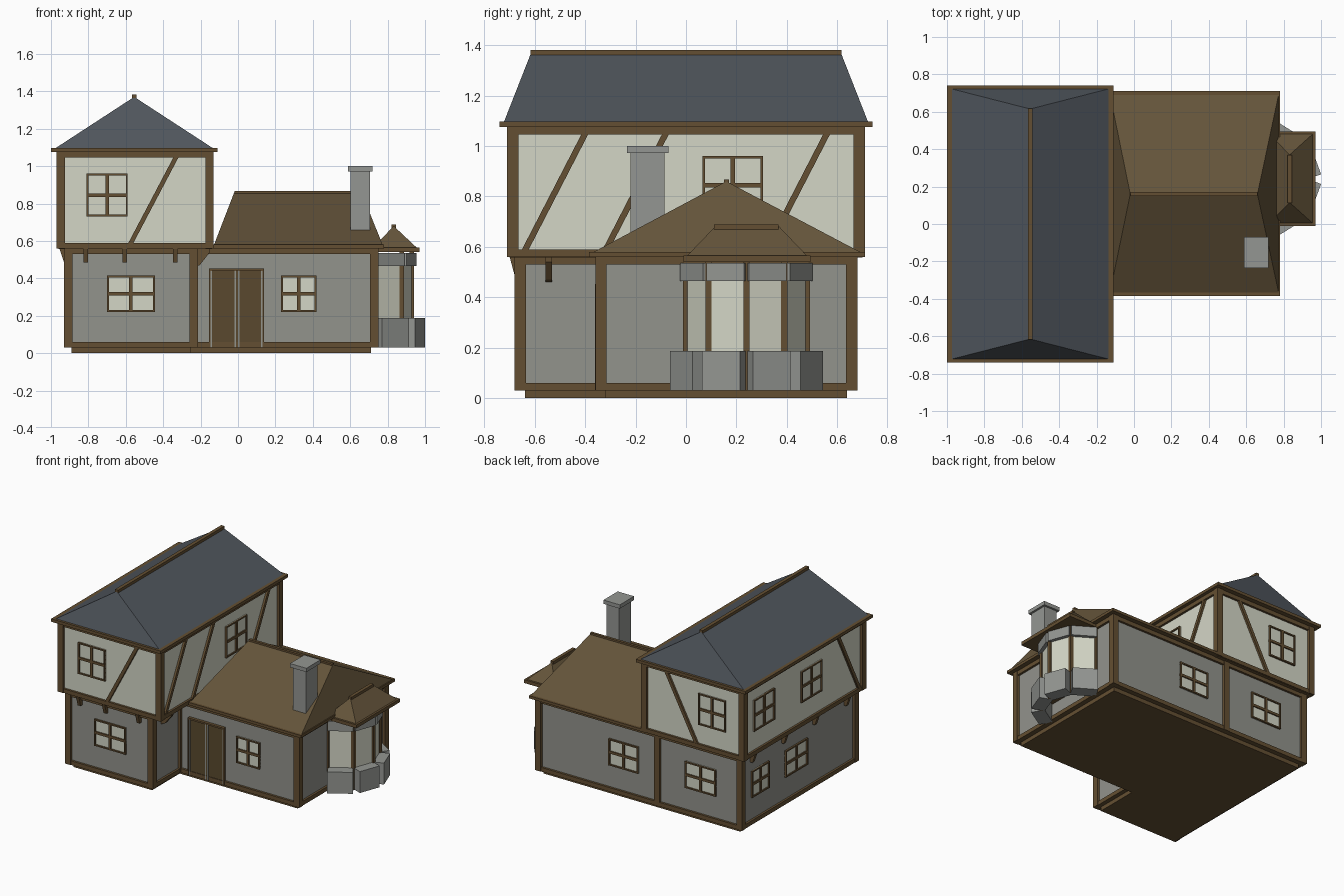
import bpy, bmesh, math
from mathutils import Vector

if "Cube" in bpy.data.objects:
    bpy.data.objects.remove(bpy.data.objects["Cube"])


def material(name, rgb):
    m = bpy.data.materials.new(name)
    m.diffuse_color = [(c / 255 / 12.92) if c < 10 else ((c / 255 + 0.055) / 1.055) ** 2.4 for c in rgb] + [1]
    m.use_nodes = True
    m.node_tree.nodes["Principled BSDF"].inputs["Base Color"].default_value = m.diffuse_color
    return m


TIMBER = material("timber brown", (100, 79, 50))
SLATE = material("slate roof", (80, 86, 93))
THATCH = material("brown roof", (100, 84, 58))
WALL = material("grey wall", (146, 147, 140))
CREAM = material("cream plaster", (212, 214, 198))
STONE = material("light stone", (148, 150, 146))
DOOR = material("door brown", (90, 73, 46))

# Wall frames: u along the wall, d outward, z up
MAPS = {
    "front": lambda u, z, d: (u, -d, z),
    "back": lambda u, z, d: (u, d, z),
    "left": lambda u, z, d: (-d, u, z),
    "right": lambda u, z, d: (d, u, z),
    "plan": lambda u, v, d: (u, v, d),
}
parts = {}


def prism(part, mat, pts, a, b, face="plan"):
    """Extrude a 2D outline from a to b in the given frame."""
    bm = parts.setdefault(part, (bmesh.new(), mat))[0]
    f = MAPS[face]
    lo = [bm.verts.new(f(p[0], p[1], a)) for p in pts]
    hi = [bm.verts.new(f(p[0], p[1], b)) for p in pts]
    bm.faces.new(lo)
    bm.faces.new(hi)
    for i in range(len(pts)):
        j = (i + 1) % len(pts)
        bm.faces.new((lo[i], lo[j], hi[j], hi[i]))


def rect(part, mat, u0, u1, v0, v1, a, b, face="plan"):
    prism(part, mat, [(u0, v0), (u1, v0), (u1, v1), (u0, v1)], a, b, face)


def window(name, face, u0, u1, z0, z1, d):
    rect(name + "_pane", CREAM, u0, u1, z0, z1, d - 0.01, d + 0.004, face)
    w, n, e = 0.01, name + "_frame", d + 0.014
    um, zm = (u0 + u1) / 2, (z0 + z1) / 2
    for u, h in ((u0 + w / 2, w / 2), (u1 - w / 2, w / 2), (um, 0.009)):
        rect(n, TIMBER, u - h, u + h, z0, z1, d - 0.01, e, face)
    for z, h in ((z0 + w / 2, w / 2), (z1 - w / 2, w / 2), (zm, 0.009)):
        rect(n, TIMBER, u0, u1, z - h, z + h, d - 0.01, e - 0.001, face)


def brace(name, face, u0, u1, d, w=0.027):
    prism(name, TIMBER, [(u0 - w / 2, 0.585), (u0 + w / 2, 0.585), (u1 + w / 2, 1.05), (u1 - w / 2, 1.05)],
          d - 0.01, d + 0.015, face)


def hip_roof(part, mat, x0, x1, y0, y1, z0, z1, ends):
    """Hipped roof; ends are the two ridge points in plan."""
    bm = parts.setdefault(part, (bmesh.new(), mat))[0]
    c = [bm.verts.new((x, y, z0)) for x, y in ((x0, y0), (x1, y0), (x1, y1), (x0, y1))]
    r = [bm.verts.new((*e, z1)) for e in ends]
    bm.faces.new(c)
    if ends[0][0] == ends[1][0]:  # ridge runs along y
        loops = ((c[0], c[1], r[0]), (c[1], c[2], r[1], r[0]), (c[2], c[3], r[1]), (c[3], c[0], r[0], r[1]))
    else:
        loops = ((c[0], c[1], r[1], r[0]), (c[1], c[2], r[1]), (c[2], c[3], r[0], r[1]), (c[3], c[0], r[0]))
    for l in loops:
        bm.faces.new(l)


def timber_frame(name, x0, x1, y0, y1, z0, z1, w=0.045, b=0.03):
    """Corner posts with beams round the top and bottom."""
    for x in (x0, x1 - w):
        for y in (y0, y1 - w):
            rect(name + "_posts", TIMBER, x, x + w, y, y + w, z0, z1)
    e = 0.004
    for z in (z0, z1 - b):
        for y in (y0 + e, y1 - w - e):
            rect(name + "_beams", TIMBER, x0 + w, x1 - w, y, y + w, z, z + b)
        for x in (x0 + e, x1 - w - e):
            rect(name + "_beams", TIMBER, x, x + w, y0 + w, y1 - w, z, z + b)


# Foundation
prism("foundation", TIMBER, [(-0.89, -0.64), (-0.25, -0.64), (-0.25, -0.32), (0.71, -0.32), (0.71, 0.64), (-0.89, 0.64)], 0, 0.035)

# Ground floor walls and frames
prism("ground_walls", WALL, [(-0.91, -0.66), (-0.235, -0.66), (-0.235, -0.34), (0.73, -0.34), (0.73, 0.66), (-0.91, 0.66)], 0.032, 0.558)
timber_frame("tall_wing_ground", -0.93, -0.215, -0.68, 0.68, 0.03, 0.56)
timber_frame("low_wing", -0.26, 0.75, -0.36, 0.68, 0.03, 0.56)

# Upper floor, overhanging
rect("upper_walls", CREAM, -0.95, -0.15, -0.69, 0.69, 0.565, 1.07)
rect("upper_floor", TIMBER, -0.96, -0.14, -0.70, 0.70, 0.557, 0.58)
timber_frame("upper_floor_frame", -0.97, -0.13, -0.71, 0.71, 0.56, 1.075)
for face, d in (("front", 0.69), ("back", 0.69)):
    brace("upper_braces", face, -0.575, -0.33, d)
    window("upper_window_" + face, face, -0.81, -0.59, 0.73, 0.96, d)
for top in (-0.40, -0.08, 0.56):
    brace("upper_braces", "right", top - 0.24, top, -0.15)
brace("upper_braces", "left", -0.64, -0.40, 0.95)
window("upper_window_right", "right", 0.065, 0.305, 0.73, 0.96, -0.15)
window("upper_window_left_a", "left", 0.34, 0.58, 0.73, 0.96, 0.95)
window("upper_window_left_b", "left", -0.21, 0.03, 0.73, 0.96, 0.95)

# Ground floor windows
window("front_window_a", "front", -0.70, -0.445, 0.22, 0.415, 0.66)
window("front_window_b", "front", 0.23, 0.42, 0.22, 0.415, 0.34)
window("back_window_a", "back", -0.71, -0.46, 0.22, 0.415, 0.66)
window("back_window_b", "back", -0.08, 0.16, 0.22, 0.415, 0.66)
window("left_window_a", "left", 0.345, 0.545, 0.22, 0.415, 0.91)
window("left_window_b", "left", -0.10, 0.155, 0.22, 0.415, 0.91)

# Double door with plank strips and frame
rect("door", DOOR, -0.147, 0.13, 0.03, 0.44, 0.33, 0.352, "front")
for u in (-0.147, -0.02, 0.0, 0.122):
    rect("door_strips", WALL, u, u + 0.008, 0.03, 0.44, 0.33, 0.357, "front")
rect("door_lintel", TIMBER, -0.152, 0.135, 0.44, 0.452, 0.33, 0.362, "front")
for u in (-0.155, 0.13):
    rect("door_jambs", TIMBER, u, u + 0.008, 0.03, 0.452, 0.33, 0.362, "front")

# Brackets under the overhang (wedges)
for u in (-0.815, -0.605, -0.335):
    for s in (-1, 1):
        if s < 0:
            prism("brackets", TIMBER, [(-0.66, 0.485), (-0.68, 0.485), (-0.70, 0.56), (-0.66, 0.56)], u - 0.012, u + 0.012, "right")
for u in (-0.545, -0.18, 0.18, 0.545):
    prism("brackets", TIMBER, [(-0.91, 0.485), (-0.93, 0.485), (-0.955, 0.56), (-0.91, 0.56)], u - 0.012, u + 0.012, "back")
prism("brackets", TIMBER, [(-0.235, 0.46), (-0.205, 0.47), (-0.15, 0.54), (-0.15, 0.56), (-0.235, 0.56)], -0.558, -0.532, "back")

# Tall wing roof
rect("tall_eaves", TIMBER, -1.0, -0.11, -0.74, 0.74, 1.075, 1.097)
hip_roof("tall_roof", SLATE, -0.985, -0.125, -0.725, 0.725, 1.09, 1.37, [(-0.555, -0.615), (-0.555, 0.615)])
rect("tall_ridge", TIMBER, -0.568, -0.542, -0.617, 0.617, 1.358, 1.382)

# Low wing roof
rect("low_eaves", TIMBER, -0.14, 0.78, -0.385, 0.71, 0.56, 0.58)
hip_roof("low_roof", THATCH, -0.13, 0.775, -0.375, 0.70, 0.575, 0.86, [(-0.02, 0.16), (0.66, 0.16)])
rect("low_ridge", TIMBER, -0.02, 0.66, 0.15, 0.17, 0.852, 0.868)

# Chimney
rect("chimney_stack", STONE, 0.602, 0.705, -0.22, -0.085, 0.60, 0.975)
rect("chimney_cap", STONE, 0.587, 0.72, -0.235, -0.07, 0.972, 1.0)

# Bay window: four angled segments mirrored about y = 0.24
half = [Vector((0.73, 0.0)), Vector((0.875, 0.09)), Vector((0.93, 0.24))]
bay = half + [Vector((p.x, 0.48 - p.y)) for p in half[1::-1]]
for p, q in zip(bay, bay[1:]):
    t = (q - p).normalized()
    n = Vector((t.y, -t.x))
    for part, mat, a, b, z0, z1 in (("bay_base", STONE, -0.02, 0.075, 0.03, 0.187),
                                    ("bay_lintel", STONE, -0.02, 0.027, 0.465, 0.535),
                                    ("bay_panes", CREAM, -0.012, 0.002, 0.18, 0.47)):
        prism(part, mat, [p + n * a, q + n * a, q + n * b, p + n * b], z0, z1)
for p in bay:
    rect("bay_posts", TIMBER, p.x - 0.012, p.x + 0.012, p.y - 0.012, p.y + 0.012, 0.03, 0.54)
prism("bay_floor", TIMBER, bay, 0.16, 0.18)
rect("bay_eaves", TIMBER, 0.74, 0.97, -0.01, 0.495, 0.54, 0.565)
hip_roof("bay_roof", THATCH, 0.72, 0.96, 0.0, 0.485, 0.56, 0.68, [(0.832, 0.115), (0.832, 0.37)])
rect("bay_ridge", TIMBER, 0.82, 0.844, 0.112, 0.368, 0.667, 0.688)

# Turn every collected part into an object
for name, (bm, mat) in parts.items():
    bmesh.ops.recalc_face_normals(bm, faces=bm.faces)
    me = bpy.data.meshes.new(name)
    bm.to_mesh(me)
    bm.free()
    me.materials.append(mat)
    bpy.context.collection.objects.link(bpy.data.objects.new(name, me))
